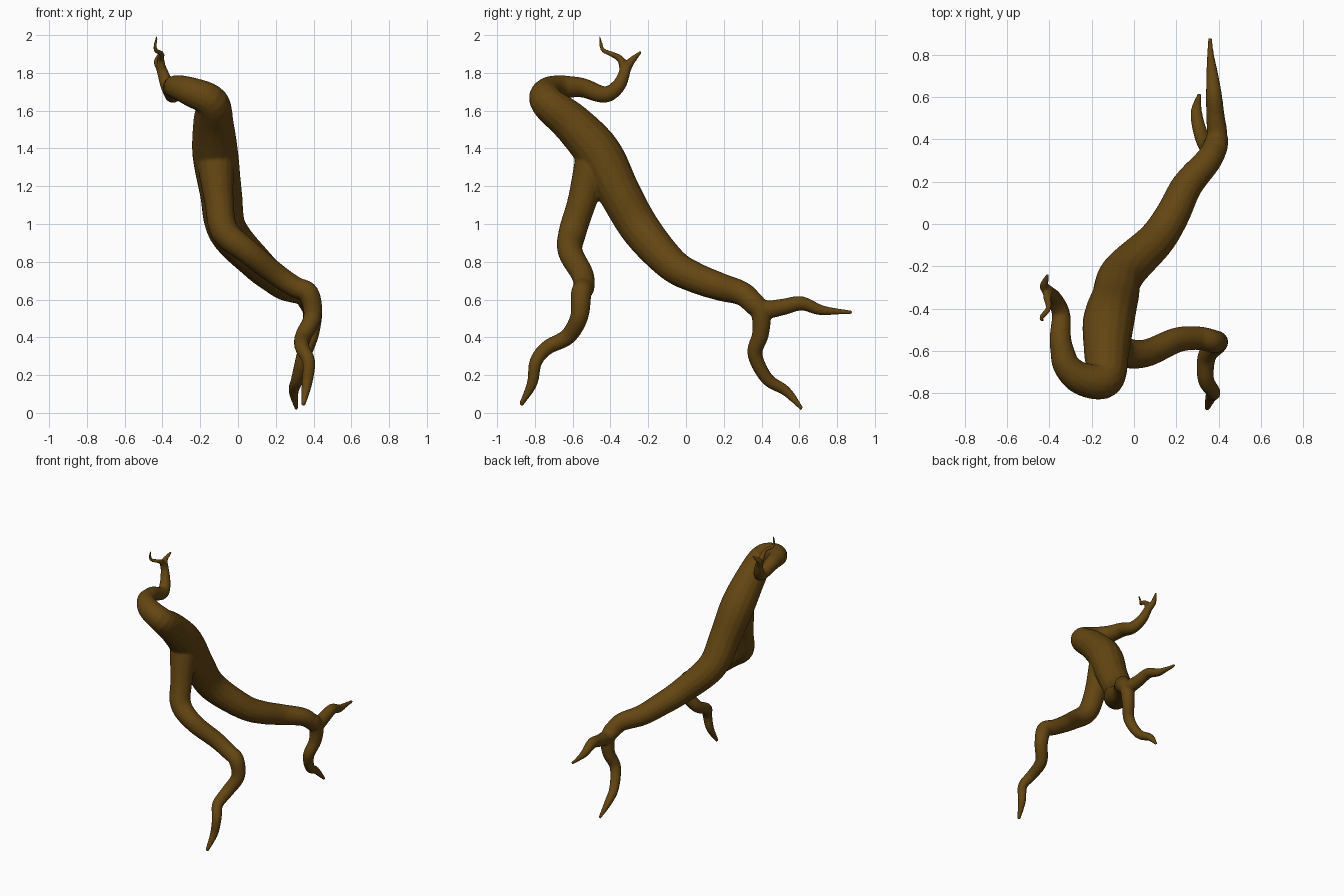
import bpy, bmesh, math
from mathutils import Vector

# Limbs as centre-line points: x, y, z, radius
trunk = [(-.345, -.56, 1.725, .05), (-.325, -.66, 1.725, .063), (-.25, -.73, 1.70, .078),
         (-.14, -.735, 1.645, .09), (-.13, -.60, 1.53, .108), (-.12, -.46, 1.37, .122),
         (-.09, -.35, 1.16, .112), (-.055, -.235, .965, .105), (.10, -.08, .79, .09),
         (.18, .04, .72, .082), (.25, .18, .668, .074), (.35, .30, .63, .064),
         (.392, .375, .56, .056)]
arm = [(-.325, -.66, 1.725, .063), (-.348, -.55, 1.722, .052), (-.345, -.43, 1.685, .044),
       (-.375, -.355, 1.735, .037), (-.405, -.318, 1.82, .028), (-.425, -.29, 1.862, .021),
       (-.405, -.235, 1.915, .007)]
finger = [(-.40, -.325, 1.80, .026), (-.41, -.345, 1.87, .020), (-.405, -.40, 1.902, .014),
          (-.438, -.442, 1.925, .012), (-.43, -.458, 1.995, .006)]
leg = [(-.12, -.49, 1.33, .10), (-.10, -.55, 1.12, .078), (-.07, -.60, .96, .074),
       (.05, -.613, .855, .066), (.20, -.55, .735, .060), (.30, -.54, .668, .056),
       (.375, -.555, .63, .055), (.395, -.565, .51, .048), (.345, -.625, .405, .044),
       (.34, -.735, .345, .039), (.375, -.795, .27, .034), (.365, -.815, .155, .028),
       (.345, -.875, .04, .012)]
long_twig = [(.36, .32, .61, .056), (.392, .41, .55, .05), (.385, .51, .56, .044),
             (.378, .61, .58, .038), (.37, .71, .545, .028), (.362, .80, .537, .017),
             (.36, .88, .533, .010)]
lower_twig = [(.385, .35, .60, .054), (.395, .395, .53, .052), (.385, .395, .42, .045),
              (.35, .365, .31, .04), (.315, .43, .18, .034), (.295, .53, .115, .027),
              (.31, .615, .02, .010)]


def smooth_path(pts, steps=6):
    """Gently rounded path through the points (Catmull-Rom)."""
    p = [Vector(q) for q in pts]
    p = [p[0] * 2 - p[1]] + p + [p[-1] * 2 - p[-2]]
    out = []
    for a, b, c, d in zip(p, p[1:], p[2:], p[3:]):
        for i in range(steps):
            t = i / steps
            out.append(.5 * (2 * b + (c - a) * t + (2 * a - 5 * b + 4 * c - d) * t**2
                             + (3 * b - a - 3 * c + d) * t**3))
    return out + [p[-2]]


def tube(bm, pts, sides=16):
    path = smooth_path(pts)
    pos = [q.to_3d() for q in path]
    rings, side = [], Vector((1, .3, .2))
    for i, q in enumerate(path):
        d = (pos[min(i + 1, len(pos) - 1)] - pos[max(i - 1, 0)]).normalized()
        side = (side - d * side.dot(d)).normalized()
        up = d.cross(side)
        rings.append([bm.verts.new(pos[i] + q[3] * (side * math.cos(k * math.tau / sides)
                                                    + up * math.sin(k * math.tau / sides)))
                      for k in range(sides)])
    for a, b in zip(rings, rings[1:]):
        for k in range(sides):
            j = (k + 1) % sides
            bm.faces.new((a[k], a[j], b[j], b[k]))
    bm.faces.new(rings[0][::-1])
    bm.faces.new(rings[-1])


bm = bmesh.new()
for limb in (trunk, arm, finger, leg, long_twig, lower_twig):
    tube(bm, limb)
mesh = bpy.data.meshes.new("branch")
bm.to_mesh(mesh)
bm.free()
branch = bpy.data.objects.new("branch", mesh)
bpy.context.collection.objects.link(branch)

# Fuse the limbs into one skin with soft crotches
remesh = branch.modifiers.new("fuse", 'REMESH')
remesh.mode = 'VOXEL'
remesh.voxel_size = .0075
remesh.use_smooth_shade = True
soft = branch.modifiers.new("soften", 'SMOOTH')
soft.factor = .5
soft.iterations = 6

bark = bpy.data.materials.new("brown bark")
bark.diffuse_color = (.125, .06, .006, 1)
mesh.materials.append(bark)
for f in mesh.polygons:
    f.use_smooth = True
